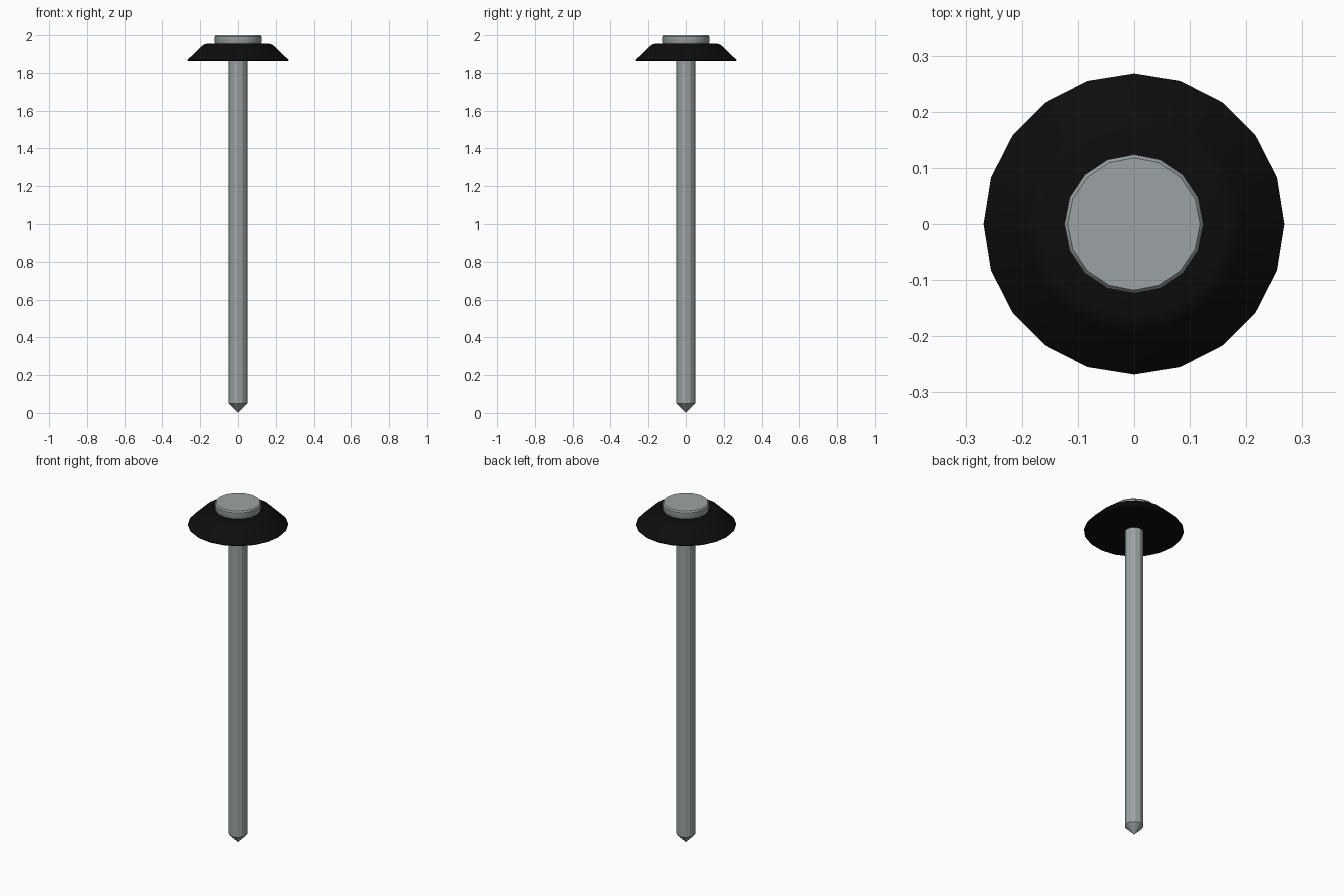
import bpy, bmesh, math

cube = bpy.data.objects.get("Cube")
if cube:
    bpy.data.objects.remove(cube, do_unlink=True)


def material(name, rgb, roughness=0.5):
    mat = bpy.data.materials.new(name)
    mat.use_nodes = True
    mat.diffuse_color = (*rgb, 1)
    bsdf = mat.node_tree.nodes["Principled BSDF"]
    bsdf.inputs["Base Color"].default_value = (*rgb, 1)
    bsdf.inputs["Roughness"].default_value = roughness
    return mat


def lathe(name, profile, sides, mat, smooth_angle=None):
    """Turn a (radius, height) profile, listed bottom to top, around z."""
    bm = bmesh.new()
    rings = []
    for r, z in profile:
        count = sides if r > 0 else 1
        rings.append([bm.verts.new((r * math.cos(math.tau * i / sides),
                                    r * math.sin(math.tau * i / sides), z))
                      for i in range(count)])
    for low, high in zip(rings, rings[1:]):
        for i in range(sides):
            j = (i + 1) % sides
            if len(low) == 1:
                bm.faces.new((low[0], high[j], high[i]))
            else:
                bm.faces.new((low[i], low[j], high[j], high[i]))
    # Flat caps on open ends
    for ring in (rings[0], rings[-1]):
        if len(ring) > 1:
            bm.faces.new(ring)
    bmesh.ops.recalc_face_normals(bm, faces=bm.faces)
    mesh = bpy.data.meshes.new(name)
    bm.to_mesh(mesh)
    bm.free()
    mesh.materials.append(mat)
    obj = bpy.data.objects.new(name, mesh)
    bpy.context.collection.objects.link(obj)
    if smooth_angle:
        bpy.ops.object.select_all(action='DESELECT')
        obj.select_set(True)
        bpy.context.view_layer.objects.active = obj
        bpy.ops.object.shade_smooth_by_angle(angle=math.radians(smooth_angle))
    return obj


steel = material("grey steel", (0.33, 0.36, 0.37))
rubber = material("black rubber", (0.004, 0.004, 0.004), 0.8)

# Shaft with pointed tip
lathe("shaft", [(0, 0), (0.05, 0.05), (0.05, 1.94)], 12, steel)

# Conical sealing washer
lathe("washer", [(0.262, 1.862), (0.268, 1.868), (0.192, 1.942),
                 (0.182, 1.95), (0.165, 1.955)], 20, rubber, 40)

# Flat head with a softened rim
lathe("head", [(0.118, 1.95), (0.124, 1.962), (0.124, 1.992),
               (0.118, 2.0)], 16, steel, 30)
